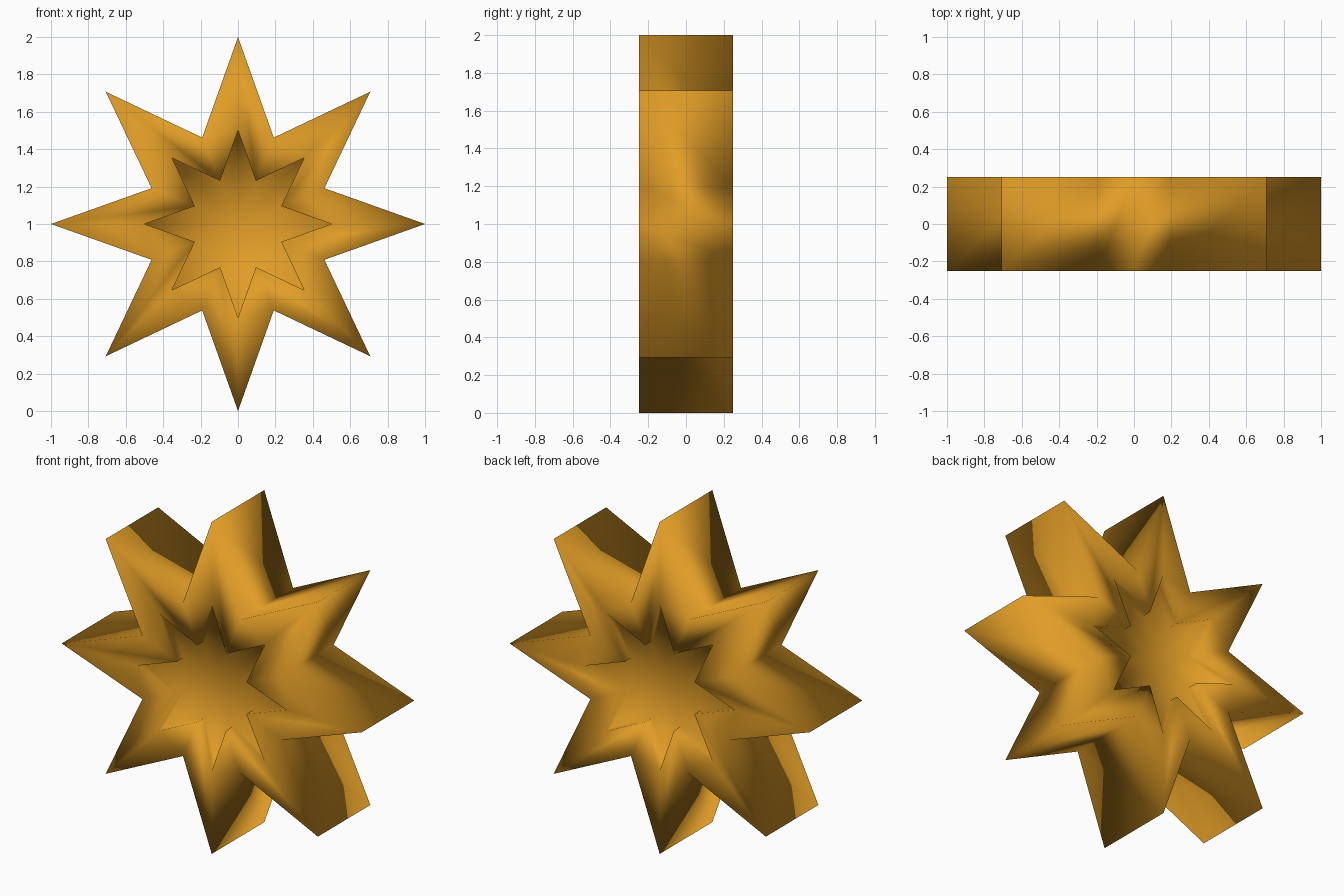
import bpy
import bmesh
from math import sin, cos, pi

cube = bpy.data.objects.get("Cube")
if cube:
    bpy.data.objects.remove(cube, do_unlink=True)

POINTS = 8
HALF_DEPTH = 0.25
RECESS = 0.0625

# Single gold colour
gold = bpy.data.materials.new("gold")
gold.use_nodes = True
color = (0.75, 0.335, 0.02, 1)
gold.diffuse_color = color
gold.node_tree.nodes["Principled BSDF"].inputs["Base Color"].default_value = color

bm = bmesh.new()


def star_ring(tip_radius, y):
    """Star outline whose valleys lie at half the tip radius."""
    ring = []
    for i in range(2 * POINTS):
        r = tip_radius if i % 2 == 0 else tip_radius / 2
        a = pi * i / POINTS
        ring.append(bm.verts.new((r * sin(a), y, 1 + r * cos(a))))
    return ring


def bridge(a, b):
    for i in range(len(a)):
        j = (i + 1) % len(a)
        bm.faces.new((a[i], a[j], b[j], b[i]))


# Front and back faces, each with a recessed half-size star
rims = []
for side in (-1, 1):
    floor_y = side * (HALF_DEPTH - RECESS)
    outer = star_ring(1, side * HALF_DEPTH)
    inner = star_ring(0.5, side * HALF_DEPTH)
    floor = star_ring(0.5, floor_y)
    bridge(outer, inner)
    bridge(inner, floor)
    centre = bm.verts.new((0, floor_y, 1))
    for i in range(len(floor)):
        bm.faces.new((floor[i], floor[(i + 1) % len(floor)], centre))
    rims.append(outer)

# Outer side walls
bridge(*rims)

bmesh.ops.recalc_face_normals(bm, faces=bm.faces[:])
for face in bm.faces:
    face.smooth = True

mesh = bpy.data.meshes.new("star")
bm.to_mesh(mesh)
bm.free()
mesh.materials.append(gold)
star = bpy.data.objects.new("star", mesh)
bpy.context.collection.objects.link(star)
